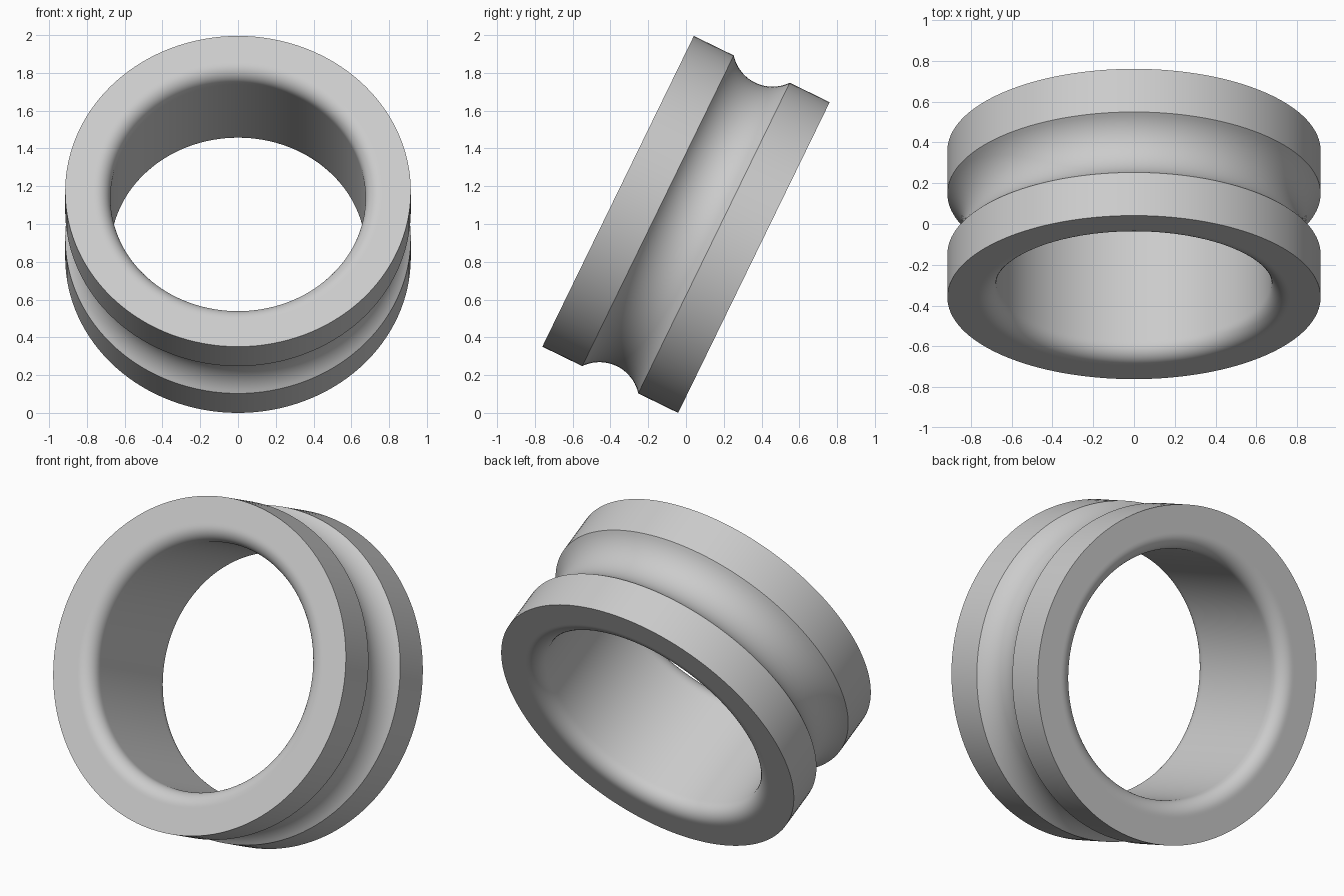
import bpy, bmesh, math
from mathutils import Matrix, Vector

cube = bpy.data.objects.get("Cube")
if cube:
    bpy.data.objects.remove(cube, do_unlink=True)

OUTER, INNER, HALF = 0.915, 0.675, 0.40      # radii and half width
FILLET, GROOVE, RISE = 0.083, 0.165, 0.13    # bore rounding, groove half width, arc centre offset
TILT, STEPS = math.radians(-26), 128

metal = bpy.data.materials.new("plain grey")
metal.use_nodes = True
grey = (0.6, 0.6, 0.6, 1)
metal.diffuse_color = grey
metal.node_tree.nodes["Principled BSDF"].inputs["Base Color"].default_value = grey


def arc(cy, cr, radius, start, end, count):
    """Points (along axis, radius) on an arc."""
    angles = [start + (end - start) * i / count for i in range(count + 1)]
    return [(cy + radius * math.cos(a), cr + radius * math.sin(a)) for a in angles]


# Half cross-section from groove centre to bore centre, on the +axis side
groove_r = math.hypot(GROOVE, RISE)
edge = math.atan2(-RISE, GROOVE)
half = arc(0, OUTER + RISE, groove_r, -math.pi / 2, edge, 10)
half += [(HALF, OUTER), (HALF, INNER + FILLET + 0.01)]
half += arc(HALF - FILLET, INNER + FILLET, FILLET, 0, -math.pi / 2, 10)
half += [(HALF - FILLET - 0.01, INNER)]

# Mirror to a closed loop and spin it round the axis
profile = half + [(-y, r) for y, r in reversed(half[1:])]
bm = bmesh.new()
verts = [bm.verts.new((r, y, 0)) for y, r in profile]
edges = [bm.edges.new((v, verts[(i + 1) % len(verts)])) for i, v in enumerate(verts)]
bmesh.ops.spin(bm, geom=verts + edges, cent=(0, 0, 0), axis=(0, 1, 0),
               angle=2 * math.pi, steps=STEPS, use_merge=True)
bmesh.ops.remove_doubles(bm, verts=bm.verts, dist=1e-5)
bmesh.ops.recalc_face_normals(bm, faces=bm.faces)

# Tilt the ring and stand it on the ground
bm.transform(Matrix.Rotation(TILT, 4, "X"))
low = min(v.co.z for v in bm.verts)
bmesh.ops.translate(bm, verts=bm.verts, vec=Vector((0, 0, -low)))

mesh = bpy.data.meshes.new("grooved_ring")
bm.to_mesh(mesh)
bm.free()
mesh.materials.append(metal)
ring = bpy.data.objects.new("grooved_ring", mesh)
bpy.context.collection.objects.link(ring)
bpy.context.view_layer.objects.active = ring
ring.select_set(True)
bpy.ops.object.shade_smooth_by_angle(angle=math.radians(30))
